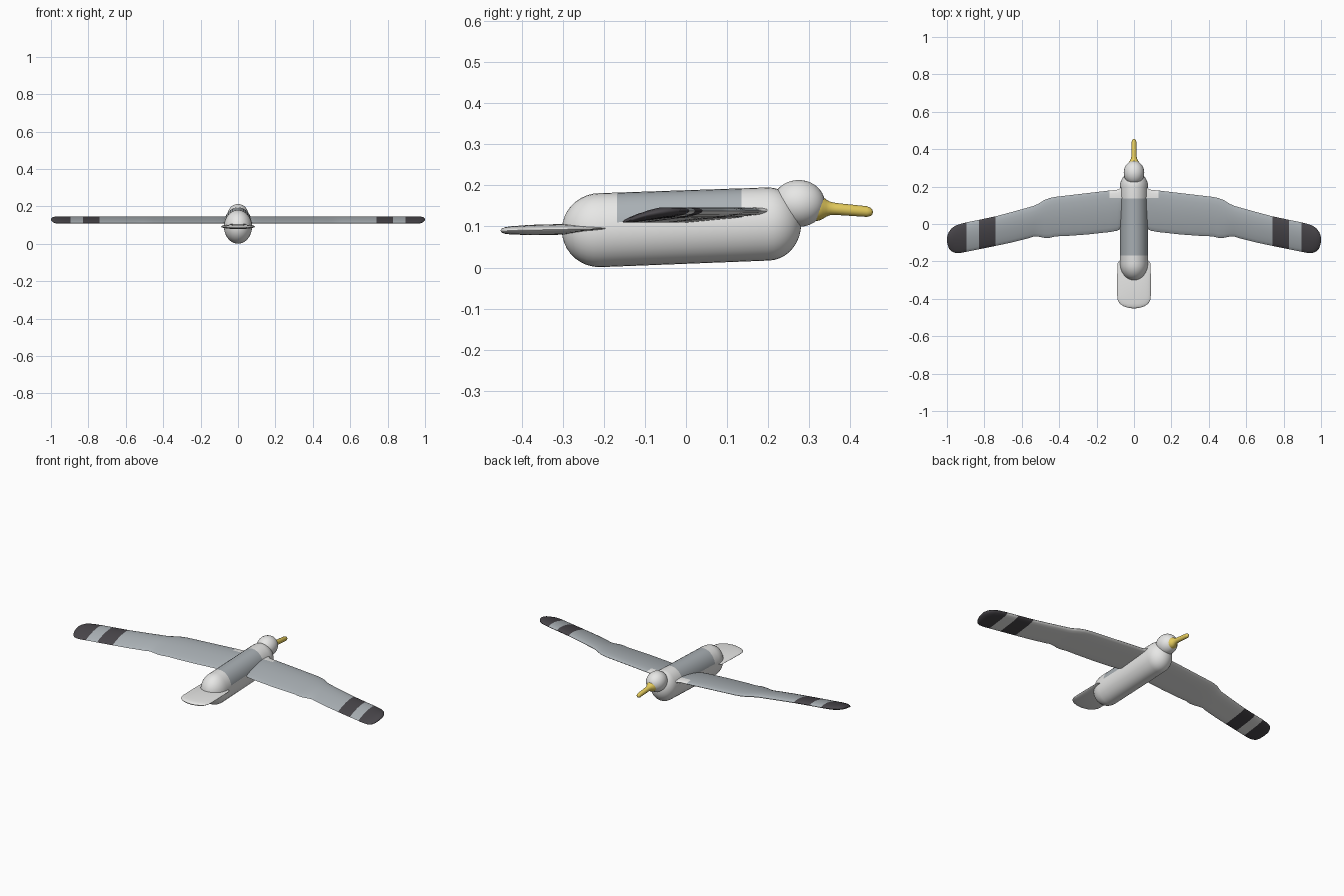
import bpy, bmesh, math
from mathutils import Vector

if "Cube" in bpy.data.objects:
    bpy.data.objects.remove(bpy.data.objects["Cube"])


def material(name, color):
    m = bpy.data.materials.new(name)
    m.diffuse_color = (*color, 1)
    m.use_nodes = True
    m.node_tree.nodes["Principled BSDF"].inputs["Base Color"].default_value = m.diffuse_color
    return m


WHITE = material("white plumage", (0.80, 0.80, 0.79))
GREY = material("blue grey plumage", (0.40, 0.435, 0.46))
DARK = material("dark wing bands", (0.065, 0.06, 0.068))
YELLOW = material("yellow beak", (0.78, 0.60, 0.11))


def loft(name, rings, mats, rule=None):
    """Skin closed rings of points, cap both ends, colour faces by rule."""
    bm = bmesh.new()
    loops = [[bm.verts.new(p) for p in ring] for ring in rings]
    n = len(loops[0])
    for a, b in zip(loops, loops[1:]):
        for i in range(n):
            j = (i + 1) % n
            bm.faces.new((a[i], a[j], b[j], b[i]))
    bm.faces.new(loops[0])
    bm.faces.new(loops[-1])
    bmesh.ops.recalc_face_normals(bm, faces=bm.faces)
    bm.normal_update()
    if rule:
        for f in bm.faces:
            f.material_index = rule(f.calc_center_median(), f.normal)
    mesh = bpy.data.meshes.new(name)
    bm.to_mesh(mesh)
    bm.free()
    for m in mats:
        mesh.materials.append(m)
    return finish(bpy.data.objects.new(name, mesh), link=True)


def finish(obj, link=False, angle=45):
    if link:
        bpy.context.collection.objects.link(obj)
    bpy.ops.object.select_all(action='DESELECT')
    obj.select_set(True)
    bpy.context.view_layer.objects.active = obj
    bpy.ops.object.shade_smooth_by_angle(angle=math.radians(angle))
    return obj


def ellipse(y, z, rx, rz, n=32):
    return [Vector((rx * math.cos(2 * math.pi * i / n), y,
                    z + rz * math.sin(2 * math.pi * i / n))) for i in range(n)]


# Body: gently tilted capsule with a grey saddle
def body_ring(y, s=1.0):
    t = (min(max(y, -0.21), 0.20) + 0.21) / 0.41
    bottom, top = 0.001 + 0.016 * t, 0.181 + 0.014 * t
    return ellipse(y, (bottom + top) / 2, 0.075 * s, (top - bottom) / 2 * s)


angles = [math.radians(a) for a in (88, 80, 70, 60, 50, 40, 30, 20, 10)]
body = [body_ring(-0.21 - 0.092 * math.sin(a), math.cos(a)) for a in angles]
body += [body_ring(y) for y in (-0.21, -0.168, -0.07, 0.03, 0.135, 0.20)]
body += [body_ring(0.20 + 0.08 * math.sin(a), math.cos(a)) for a in reversed(angles)]
loft("body", body, [WHITE, GREY],
     lambda c, n: int(c.z > 0.117 and -0.168 < c.y < 0.135))

# Head
bpy.ops.mesh.primitive_uv_sphere_add(segments=32, ring_count=20, location=(0, 0.274, 0.156))
head = bpy.context.object
head.name = "head"
head.scale = (0.055, 0.064, 0.057)
head.data.materials.append(WHITE)
finish(head)

# Beak: flared base narrowing to a rounded rod
beak = [(0.315, 0.034), (0.325, 0.0315), (0.333, 0.027), (0.341, 0.021), (0.350, 0.0165),
        (0.365, 0.0145), (0.440, 0.013), (0.449, 0.010), (0.453, 0.006), (0.455, 0.001)]
loft("beak", [ellipse(y, 0.146 - 0.085 * (y - 0.325), r * 0.95, r, 20) for y, r in beak],
     [YELLOW])

# Tail: flat rounded paddle
tail = [(-0.195, 0.076, 0.002), (-0.205, 0.086, 0.004), (-0.22, 0.089, 0.006),
        (-0.30, 0.090, 0.013), (-0.38, 0.090, 0.0125), (-0.405, 0.088, 0.011),
        (-0.425, 0.077, 0.010), (-0.440, 0.056, 0.008), (-0.448, 0.030, 0.005),
        (-0.451, 0.008, 0.001)]
loft("tail", [ellipse(y, 0.095 + 0.02 * (y + 0.2), w, t) for y, w, t in tail], [WHITE])

# Wing: airfoil sections at (span, leading edge, trailing edge)
STATIONS = [(0.03, 0.205, -0.015), (0.068, 0.202, -0.018), (0.075, 0.190, -0.028),
            (0.09, 0.183, -0.036), (0.13, 0.179, -0.043), (0.25, 0.165, -0.056),
            (0.36, 0.152, -0.064), (0.42, 0.145, -0.066), (0.45, 0.139, -0.074),
            (0.48, 0.128, -0.074), (0.51, 0.109, -0.068), (0.535, 0.097, -0.066),
            (0.56, 0.090, -0.075), (0.65, 0.065, -0.098), (0.74, 0.041, -0.117),
            (0.83, 0.022, -0.135), (0.895, 0.009, -0.148), (0.93, 0.000, -0.155),
            (0.955, -0.009, -0.155), (0.975, -0.023, -0.147), (0.99, -0.043, -0.130),
            (0.997, -0.060, -0.110), (1.0, -0.075, -0.092)]
CHORD = [0, 0.02, 0.08, 0.19, 0.35, 0.55, 0.75, 0.90, 0.975, 1]
HALF = [0, 0.004, 0.008, 0.011, 0.0125, 0.0115, 0.009, 0.006, 0.003, 0]


def airfoil(x, lead, trail):
    full = min(1, (lead - trail) / 0.12)

    def point(f, h):
        g = 0.45 + (f - 0.45) * full
        z = 0.138 - 0.027 * g + 0.005 * math.sin(math.pi * g)
        # Keep one chord line straight across the root for the shoulder patch
        y = lead + (trail - lead) * f
        if x <= 0.13 and f == 0.19:
            y = 0.14
        return Vector((x, y, z + h * full))
    upper = [point(f, h) for f, h in zip(CHORD, HALF)]
    lower = [point(f, -h) for f, h in zip(CHORD[1:-1], HALF[1:-1])]
    return upper + lower[::-1]


# Dark bands wrap around; otherwise grey above, white below and on the shoulders
def wing_color(c, normal):
    if 0.74 < c.x < 0.83 or c.x > 0.895:
        return 2
    if normal.z < 0 or (c.x < 0.13 and c.y > 0.14):
        return 1
    return 0


wing = loft("wings", [airfoil(*s) for s in STATIONS], [GREY, WHITE, DARK], wing_color)
mirror = wing.modifiers.new("both sides", 'MIRROR')
mirror.use_mirror_merge = False
